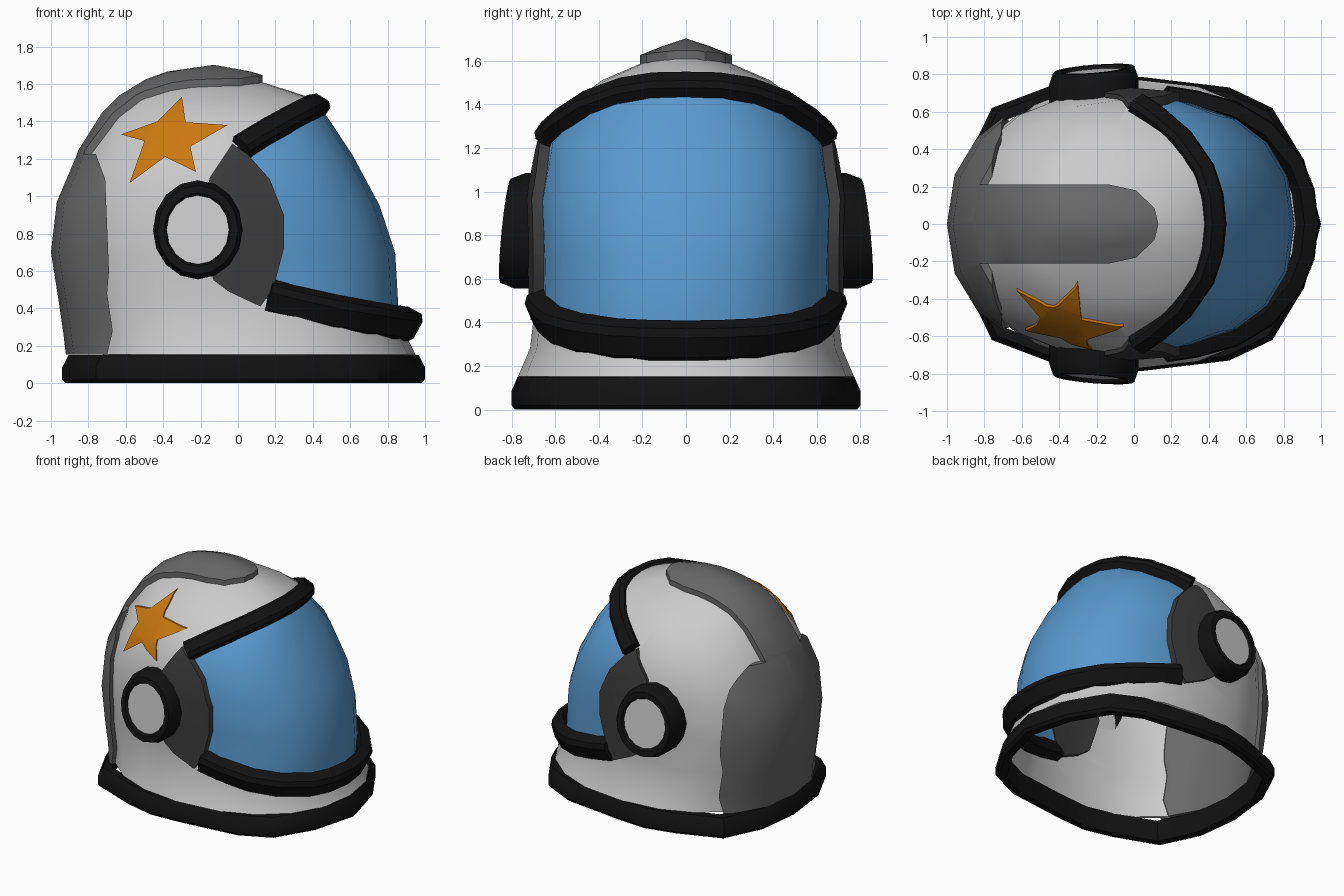
import bpy, bmesh, math
from mathutils import Vector

if "Cube" in bpy.data.objects:
    bpy.data.objects.remove(bpy.data.objects["Cube"])

# ---------- helpers ----------
def material(name, rgb):
    m = bpy.data.materials.new(name)
    m.diffuse_color = (*rgb, 1)
    m.use_nodes = True
    m.node_tree.nodes["Principled BSDF"].inputs["Base Color"].default_value = m.diffuse_color
    return m

BLACK = material("black_rubber", (0.006, 0.006, 0.006))
DARK = material("dark_grey", (0.045, 0.045, 0.045))
MID = material("mid_grey", (0.14, 0.14, 0.14))
WHITE = material("shell_white", (0.65, 0.65, 0.65))
BLUE = material("visor_blue", (0.10, 0.32, 0.62))
ORANGE = material("star_orange", (0.60, 0.19, 0.005))

def activate(ob):
    bpy.ops.object.select_all(action='DESELECT')
    ob.select_set(True)
    bpy.context.view_layer.objects.active = ob

def make(name, bm, mat=None, fix=True):
    if fix:
        bmesh.ops.recalc_face_normals(bm, faces=bm.faces[:])
    me = bpy.data.meshes.new(name)
    bm.to_mesh(me)
    bm.free()
    ob = bpy.data.objects.new(name, me)
    bpy.context.collection.objects.link(ob)
    if mat:
        me.materials.append(mat)
    return ob

def smooth(ob, deg=32):
    activate(ob)
    bpy.ops.object.shade_smooth_by_angle(angle=math.radians(deg))

def loft(bm, loops, close_u=False, close_v=True):
    rows = [[bm.verts.new(p) for p in loop] for loop in loops]
    n = len(rows[0])
    pairs = list(zip(rows, rows[1:])) + ([(rows[-1], rows[0])] if close_u else [])
    for a, b in pairs:
        for i in range(n if close_v else n - 1):
            j = (i + 1) % n
            bm.faces.new((a[i], a[j], b[j], b[i]))
    return rows

def prism(outline, axis, lo, hi):
    place = (lambda p, t: (p[0], t, p[1])) if axis == 'y' else (lambda p, t: (p[0], p[1], t))
    bm = bmesh.new()
    rows = loft(bm, [[place(p, t) for p in outline] for t in (lo, hi)])
    for r in rows:
        bm.faces.new(r)
    ob = make("cutter", bm)
    ob.hide_render = True
    return ob

# helmet sections: z, back x, front x, half width, front roundness, back roundness
SECTIONS = [(.152, -.885, .95, .77, 2.15, 2.2), (.28, -.90, .885, .715, 2.3, 2.3),
            (.45, -.925, .88, .695, 2.4, 2.4), (.70, -.965, .865, .70, 2.4, 2.3),
            (.96, -.935, .78, .71, 2.4, 2.2), (1.23, -.82, .635, .66, 2.4, 2),
            (1.42, -.70, .51, .505, 2.4, 2), (1.51, -.61, .44, .385, 2.2, 2),
            (1.59, -.48, .19, .20, 2, 2), (1.63, -.37, .06, .10, 2, 2)]

def skin(name, out, thick, mat, cutter, op):
    """Helmet surface pushed out along its normals, thickened inward, then trimmed."""
    loops, n = [], 20
    for z, xb, xf, w, ef, eb in SECTIONS:
        loop = []
        for i in range(n):
            t = 2 * math.pi * i / n
            c, s = math.cos(t), math.sin(t)
            e = 2 / (ef if c > 0 else eb)
            loop.append(((xb + xf) / 2 + (xf - xb) / 2 * math.copysign(abs(c) ** e, c),
                         w * math.copysign(abs(s) ** e, s), z))
        loops.append(loop)
    bm = bmesh.new()
    top = loft(bm, loops)[-1]
    apex = bm.verts.new((-.13, 0, 1.665))
    for i in range(n):
        bm.faces.new((top[i], top[(i + 1) % n], apex))
    bm.normal_update()
    for v, d in [(v, v.normal.copy()) for v in bm.verts]:
        v.co += d * out
    ob = make(name, bm, mat, fix=False)
    activate(ob)
    sol = ob.modifiers.new("thickness", 'SOLIDIFY')
    sol.thickness, sol.offset = thick, -1
    boo = ob.modifiers.new("trim", 'BOOLEAN')
    boo.operation, boo.object, boo.solver = op, cutter, 'EXACT'
    for m in ("thickness", "trim"):
        bpy.ops.object.modifier_apply(modifier=m)
    bpy.data.objects.remove(cutter)
    smooth(ob)
    return ob

# ---------- shell and visor ----------
OPENING = [(-.03, 1.25), (.42, 1.49), (1.5, 2.05), (1.5, .20), (.9, .315),
           (.52, .375), (.16, .45), (-.05, .52)]
skin("helmet_shell", 0, .025, WHITE, prism(OPENING, 'y', -2, 2), 'DIFFERENCE')
skin("visor", -.025, .02, BLUE, prism(OPENING, 'y', -2, 2), 'INTERSECT')

# ---------- raised panels that follow the shell ----------
BACK = [(-1.5, .152), (-.70, .152), (-.67, .28), (-.70, .48), (-.69, .60), (-.71, 1.09),
        (-.76, 1.225), (-1.5, 1.225)]
skin("back_pad", .035, .065, MID, prism(BACK, 'y', -2, 2), 'INTERSECT')

half = [(-.13, .21), (.01, .18), (.11, .085), (.13, 0)]
STRIP = [(-1.5, .21)] + half + [(x, -y) for x, y in half[-2::-1]] + [(-1.5, -.21)]
skin("crown_strip", .037, .05, MID, prism(STRIP, 'z', 1.222, 2), 'INTERSECT')

SIDE = [(-.03, 1.28), (.05, 1.225), (.17, 1.09), (.245, .90), (.245, .72), (.19, .51),
        (.12, .41), (-.05, .49), (-.13, .55), (-.22, .82), (-.15, 1.10)]
skin("side_panels", .025, .08, DARK, prism(SIDE, 'y', -2, 2), 'INTERSECT')

STAR = [(-.30, 1.53), (-.28, 1.395), (-.055, 1.38), (-.255, 1.265), (-.225, 1.13),
        (-.39, 1.21), (-.58, 1.07), (-.50, 1.295), (-.625, 1.33), (-.43, 1.40)]
skin("star_patch", .010, .02, ORANGE, prism(STAR, 'y', -2, 0), 'INTERSECT')

# ---------- visor rims ----------
def rim(name, path, hw, depth):
    pts = [Vector((x, -y, z)) for x, y, z in path[:0:-1]] + [Vector(p) for p in path]
    prof = [(-hw, -.05), (-hw, depth * .55), (-hw * .6, depth), (hw * .6, depth),
            (hw, depth * .55), (hw, -.05)]
    loops = []
    for i, p in enumerate(pts):
        t = (pts[min(i + 1, len(pts) - 1)] - pts[max(i - 1, 0)]).normalized()
        o = p - Vector((0, 0, .8))
        o = (o - t * o.dot(t)).normalized()
        s = t.cross(o)
        loops.append([p + s * a + o * b for a, b in prof])
    bm = bmesh.new()
    rows = loft(bm, loops)
    bm.faces.new(rows[0])
    bm.faces.new(rows[-1])
    smooth(make(name, bm, BLACK))

rim("visor_rim_upper", [(.425, 0, 1.485), (.41, .15, 1.482), (.365, .29, 1.46), (.25, .455, 1.40),
                        (.11, .575, 1.32), (.015, .64, 1.262)], .064, .052)
rim("visor_rim_lower", [(.915, 0, .31), (.895, .17, .313), (.835, .32, .32), (.69, .49, .345),
                        (.52, .59, .375), (.32, .645, .42), (.16, .67, .462)], .085, .055)

# ---------- ear cups ----------
def turned(name, profile, side, mat, cap=False):
    loops = []
    for r, h in profile:
        loop = []
        for i in range(16):
            t = 2 * math.pi * i / 16
            x, z = .24 * r * math.cos(t), .265 * r * math.sin(t)
            loop.append((-.215 + x, side * (h + .08 * x - .1 * z), .82 + z))
        loops.append(loop)
    bm = bmesh.new()
    rows = loft(bm, loops, close_u=not cap)
    if cap:
        for r in rows:
            bm.faces.new(r)
    smooth(make(name, bm, mat))

for label, side in (("left", 1), ("right", -1)):
    turned(f"ear_cup_{label}", [(1, .66), (1, .76), (.9, .828), (.74, .828), (.67, .80), (.67, .66)],
           side, BLACK)
    turned(f"ear_disc_{label}", [(.70, .66), (.70, .81)], side, WHITE, cap=True)

# ---------- neck ring ----------
half = [(1, 0), (.91, .34), (.74, .62), (.51, .73), (.05, .785), (-.2, .80), (-.43, .745),
        (-.76, .62), (-.90, .33), (-.94, 0)]
outline = half + [(x, -y) for x, y in half[-2:0:-1]]
bm = bmesh.new()
loft(bm, [[(.03 + (x - .03) * s, y * s, z) for x, y in outline]
          for s, z in ((.98, 0), (1, .02), (1, .085), (.965, .15), (.90, .15), (.92, 0))], close_u=True)
smooth(make("neck_ring", bm, BLACK))
